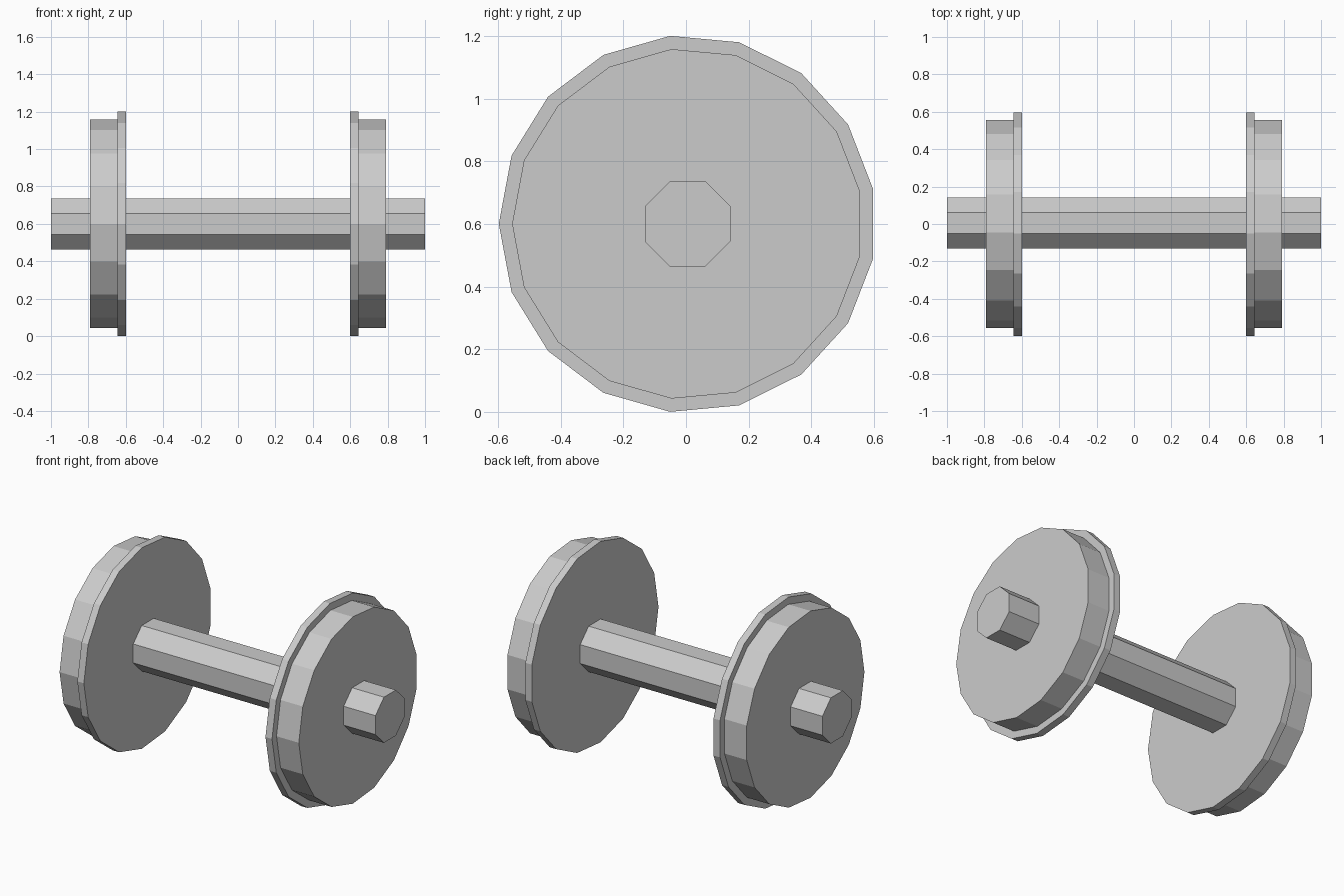
import bpy, bmesh, math

cube = bpy.data.objects.get("Cube")
if cube:
    bpy.data.objects.remove(cube, do_unlink=True)

CENTRE_Y, CENTRE_Z = 0.005, 0.6

# Single bare-metal colour
steel = bpy.data.materials.new("light_grey_steel")
steel.use_nodes = True
grey = (0.6, 0.6, 0.6, 1)
steel.diffuse_color = grey
steel.node_tree.nodes["Principled BSDF"].inputs["Base Color"].default_value = grey


def lathe_x(name, profile, sides, start):
    """Turn (x, radius) steps around the x axis and cap both ends."""
    bm = bmesh.new()
    rings = []
    for x, radius in profile:
        angles = [start + math.tau * i / sides for i in range(sides)]
        rings.append([bm.verts.new((x, radius * math.cos(a), radius * math.sin(a)))
                      for a in angles])
    for a, b in zip(rings, rings[1:]):
        for i in range(sides):
            j = (i + 1) % sides
            bm.faces.new((a[i], a[j], b[j], b[i]))
    bm.faces.new(rings[0])
    bm.faces.new(rings[-1])
    bmesh.ops.recalc_face_normals(bm, faces=bm.faces)
    mesh = bpy.data.meshes.new(name)
    bm.to_mesh(mesh)
    bm.free()
    mesh.materials.append(steel)
    obj = bpy.data.objects.new(name, mesh)
    obj.location = (0, CENTRE_Y, CENTRE_Z)
    bpy.context.collection.objects.link(obj)
    return obj


# Octagonal axle with flats on top and sides
lathe_x("axle", [(-1, 0.1475), (1, 0.1475)], 8, math.pi / 8)

# Wheels: thin wide flange on the inside, narrower tread outside
for name, side in (("left_wheel", 1), ("right_wheel", -1)):
    steps = [(0.60, 0.6025), (0.643, 0.6025), (0.643, 0.56), (0.79, 0.56)]
    lathe_x(name, [(side * x, r) for x, r in steps], 17, math.pi)
